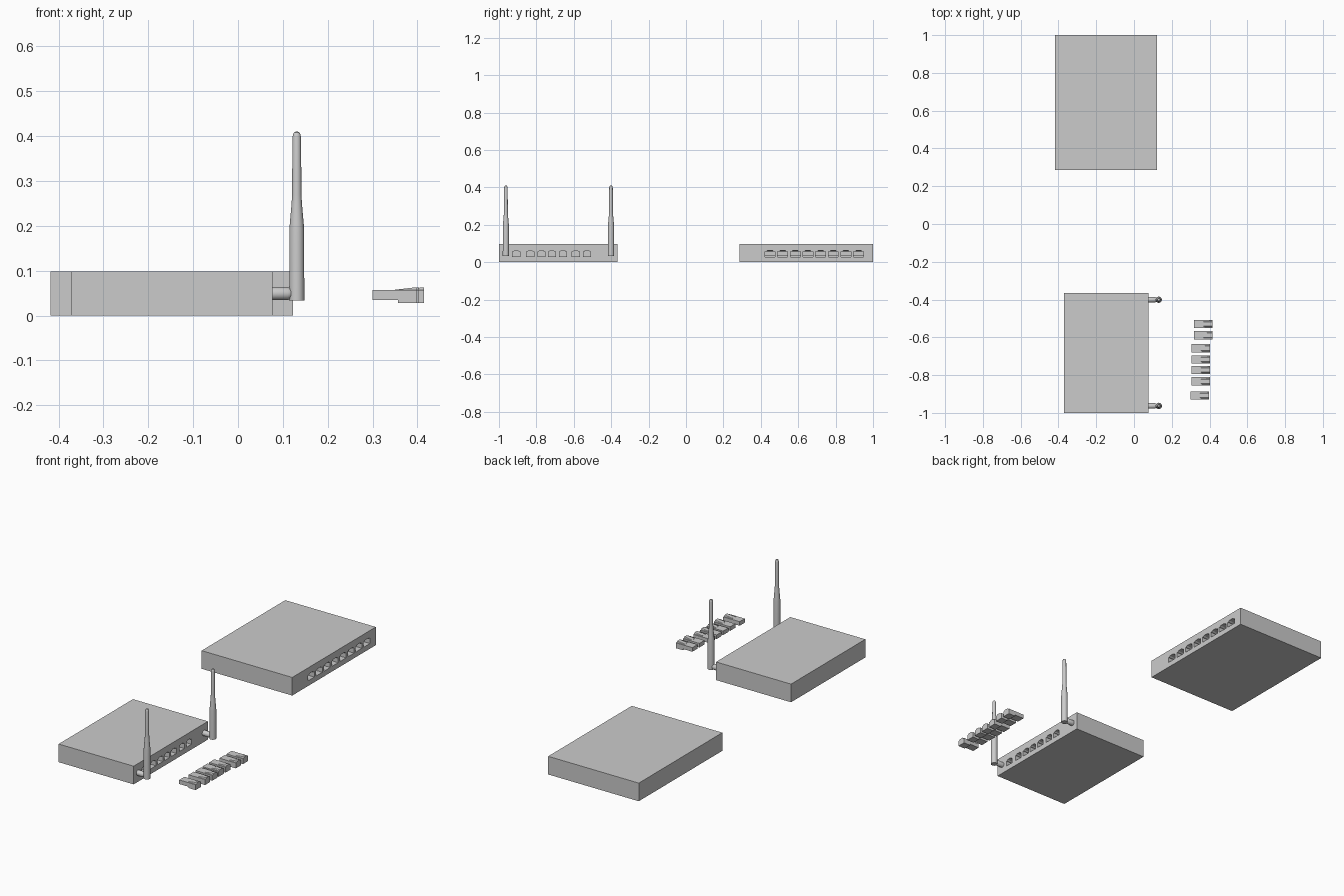
import bpy, bmesh, math
from mathutils import Matrix

if "Cube" in bpy.data.objects:
    bpy.data.objects.remove(bpy.data.objects["Cube"])


def make_object(name, bm):
    bmesh.ops.recalc_face_normals(bm, faces=bm.faces)
    mesh = bpy.data.meshes.new(name)
    bm.to_mesh(mesh)
    bm.free()
    ob = bpy.data.objects.new(name, mesh)
    bpy.context.collection.objects.link(ob)
    return ob


def add_prism(bm, front, back):
    """Closed solid between two matching loops."""
    a = [bm.verts.new(p) for p in front]
    b = [bm.verts.new(p) for p in back]
    faces = [bm.faces.new(a), bm.faces.new(b[::-1])]
    n = len(a)
    for i in range(n):
        faces.append(bm.faces.new((a[i], b[i], b[(i + 1) % n], a[(i + 1) % n])))
    bmesh.ops.recalc_face_normals(bm, faces=faces)


def add_connector(bm, x, y, width):
    """Network plug: tongue, deeper head and sloped clip; x is the outer end."""
    w = width / 2
    side = [(-0.098, 0.035), (-0.041, 0.035), (-0.041, 0.028),
            (0, 0.028), (0, 0.057), (-0.098, 0.057)]
    add_prism(bm, [(x + px, y - w, z) for px, z in side],
              [(x + px, y + w, z) for px, z in side])
    clip = [(-0.048, 0.056), (0, 0.056), (0, 0.063), (-0.048, 0.0575)]
    add_prism(bm, [(x + px, y - w * (0.75 if z < 0.057 else 0.5), z) for px, z in clip],
              [(x + px, y + w * (0.75 if z < 0.057 else 0.5), z) for px, z in clip])


def make_case(name, x0, x1, y0, y1, height, port_ys, port_width):
    """Box with connector-shaped sockets cut into the +x face."""
    bm = bmesh.new()
    bmesh.ops.create_cube(bm, size=1, matrix=Matrix.Translation(
        ((x0 + x1) / 2, (y0 + y1) / 2, height / 2)) @ Matrix.Diagonal(
        (x1 - x0, y1 - y0, height, 1)))
    case = make_object(name, bm)
    bm = bmesh.new()
    for y in port_ys:
        add_connector(bm, x1 + 0.003, y, port_width)
    cutter = make_object(name + "_port_cutter", bm)
    cutter.hide_render = True
    mod = case.modifiers.new("ports", 'BOOLEAN')
    mod.operation = 'DIFFERENCE'
    mod.solver = 'EXACT'
    mod.use_self = True
    mod.object = cutter
    bpy.context.view_layer.objects.active = case
    bpy.ops.object.modifier_apply(modifier=mod.name)
    bpy.data.objects.remove(cutter)


def make_lathe(name, profile, matrix, sides=24):
    """Round part from (radius, height) points, capped at both ends."""
    bm = bmesh.new()
    rings = [[bm.verts.new((r * math.cos(2 * math.pi * i / sides),
                            r * math.sin(2 * math.pi * i / sides), h))
              for i in range(sides)] for r, h in profile]
    for a, b in zip(rings, rings[1:]):
        for i in range(sides):
            j = (i + 1) % sides
            bm.faces.new((a[i], a[j], b[j], b[i]))
    bm.faces.new(rings[0][::-1])
    bm.faces.new(rings[-1])
    bm.transform(matrix)
    ob = make_object(name, bm)
    bpy.ops.object.select_all(action='DESELECT')
    ob.select_set(True)
    bpy.context.view_layer.objects.active = ob
    bpy.ops.object.shade_smooth_by_angle(angle=math.radians(35))


# Network switch with eight sockets
make_case("network_switch", -0.418, 0.123, 0.287, 1.0, 0.098,
          [0.449 + 0.0677 * i for i in range(8)], 0.053)

# Router with seven sockets
port_ys = [-0.908, -0.833, -0.773, -0.717, -0.658, -0.589, -0.529]
make_case("router", -0.371, 0.077, -1.0, -0.366, 0.098, port_ys, 0.044)

# Loose plugs lined up with the router sockets
plug_ends = [0.398, 0.402, 0.402, 0.402, 0.402, 0.415, 0.415]
for i, (x, y) in enumerate(zip(plug_ends, port_ys)):
    bm = bmesh.new()
    add_connector(bm, x, y, 0.044)
    make_object(f"plug_{i + 1}", bm)

# Antennas with their hinge stubs
rod = [(0.0168, 0.034), (0.0165, 0.19), (0.0155, 0.205), (0.0115, 0.25), (0.0105, 0.27),
       (0.0095, 0.397), (0.0085, 0.403), (0.006, 0.408), (0.002, 0.41)]
stub = [(0.0145, 0.0), (0.0145, 0.036), (0.011, 0.043), (0.006, 0.05)]
for side, y in (("near", -0.963), ("far", -0.401)):
    make_lathe(f"antenna_{side}", rod, Matrix.Translation((0.131, y, 0)))
    make_lathe(f"antenna_hinge_{side}", stub, Matrix.Translation((0.075, y, 0.049))
               @ Matrix.Rotation(math.pi / 2, 4, 'Y'))
